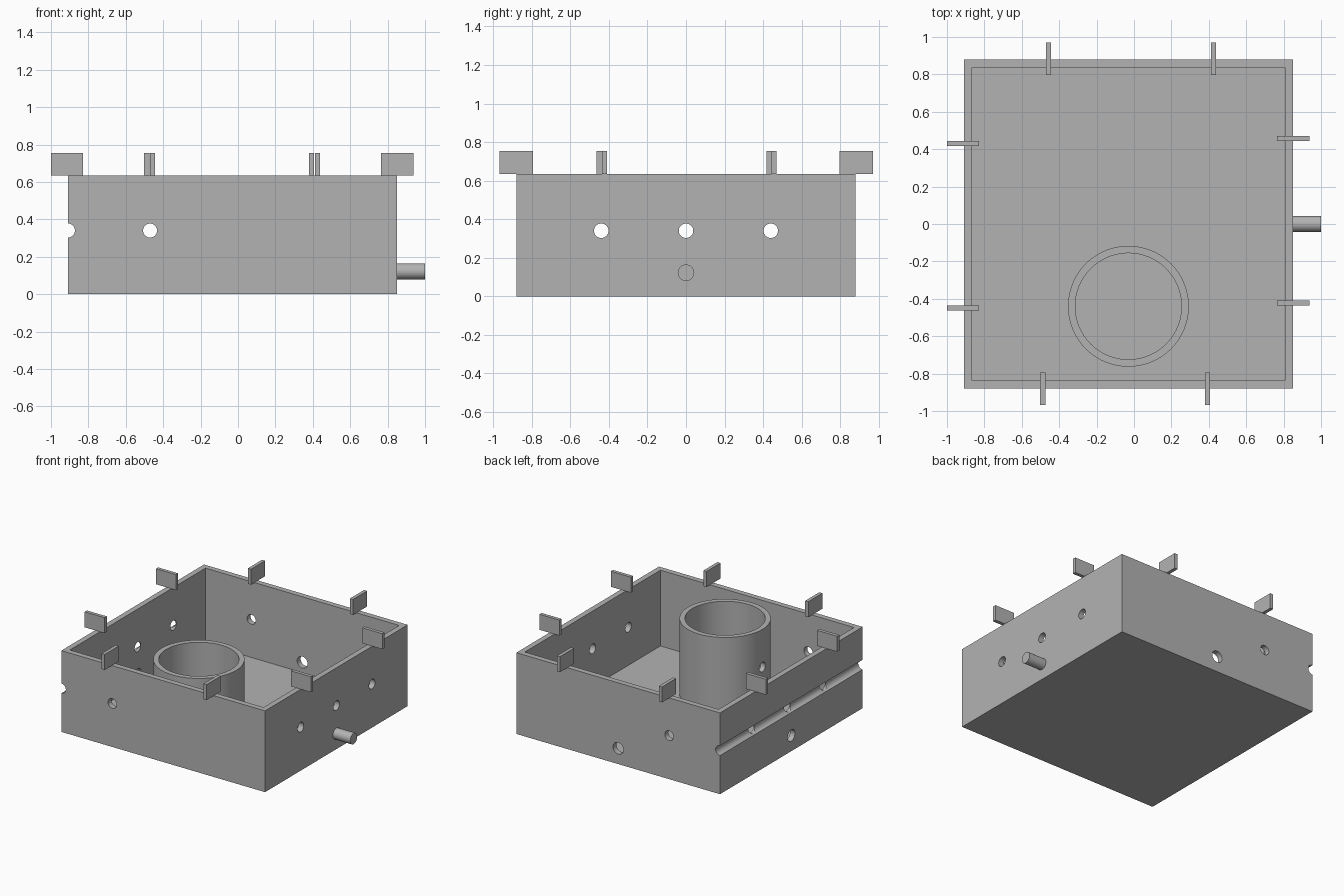
import bpy
from math import radians

if "Cube" in bpy.data.objects:
    bpy.data.objects.remove(bpy.data.objects["Cube"], do_unlink=True)

grey = bpy.data.materials.new("plain grey")
grey.use_nodes = True
colour = (0.45, 0.45, 0.45, 1)
grey.diffuse_color = colour
grey.node_tree.nodes["Principled BSDF"].inputs["Base Color"].default_value = colour


def box(name, x, y, z):
    """Box given by its extents along each axis."""
    spans = (x, y, z)
    bpy.ops.mesh.primitive_cube_add(size=1, location=[(a + b) / 2 for a, b in spans])
    ob = bpy.context.object
    ob.name = name
    ob.scale = [b - a for a, b in spans]
    bpy.ops.object.transform_apply(location=True, rotation=True, scale=True)
    ob.data.materials.append(grey)
    return ob


def rod(name, axis, centre, radius, length, sides=32):
    """Cylinder along the named axis."""
    turn = {"x": (0, radians(90), 0), "y": (radians(90), 0, 0), "z": (0, 0, 0)}[axis]
    bpy.ops.mesh.primitive_cylinder_add(vertices=sides, radius=radius, depth=length,
                                        location=centre, rotation=turn)
    ob = bpy.context.object
    ob.name = name
    bpy.ops.object.transform_apply(location=True, rotation=True, scale=True)
    ob.data.materials.append(grey)
    return ob


def cut(ob, cutter):
    """Subtract the cutter and remove it."""
    cutter.hide_render = True
    bpy.context.view_layer.objects.active = ob
    mod = ob.modifiers.new("cut", "BOOLEAN")
    mod.operation = "DIFFERENCE"
    mod.solver = "EXACT"
    mod.object = cutter
    bpy.ops.object.modifier_apply(modifier=mod.name)
    bpy.data.objects.remove(cutter, do_unlink=True)


def smooth(ob):
    bpy.ops.object.select_all(action="DESELECT")
    ob.select_set(True)
    bpy.context.view_layer.objects.active = ob
    bpy.ops.object.shade_smooth_by_angle(angle=radians(30))


RIGHT, LEFT, HALF, TOP = -0.91, 0.85, 0.88, 0.635
WALL, HOLE_Z, HOLE_R, MID = 0.043, 0.34, 0.0375, -0.03
PORT_Z, PORT_R = 0.123, 0.045

# Open tray
tray = box("tray", (RIGHT, LEFT), (-HALF, HALF), (0, TOP))
cut(tray, box("cavity", (RIGHT + WALL, LEFT - WALL),
              (-HALF + WALL, HALF - WALL), (WALL, 1)))

# Groove along the outside of one wall
cut(tray, rod("groove", "y", (RIGHT, 0, HOLE_Z), 0.038, 2))

# Round holes through the walls
for y in (-0.44, 0, 0.44):
    cut(tray, rod("side_hole", "x", (MID, y, HOLE_Z), HOLE_R, 2.4))
cut(tray, rod("front_back_hole", "y", (-0.47, 0, HOLE_Z), HOLE_R, 2.4))
cut(tray, rod("side_port", "x", (RIGHT, 0, PORT_Z), PORT_R, 0.3))
cut(tray, rod("back_port", "y", (MID, HALF, PORT_Z), PORT_R, 0.3))
smooth(tray)

# Standing tube, pierced from side to side
TUBE_Y = -0.44
tube = rod("tube", "z", (MID, TUBE_Y, (TOP + 0.03) / 2), 0.323, TOP - 0.03, 96)
cut(tube, rod("bore", "z", (MID, TUBE_Y, 0.5), 0.284, 2, 96))
cut(tube, rod("tube_hole", "x", (MID, TUBE_Y, HOLE_Z), HOLE_R, 1))
smooth(tube)

# Outlet peg
smooth(rod("outlet_peg", "x", (0.915, 0, 0.122), 0.043, 0.17))

# Upright tabs straddling the rim
HT = 0.0135
tab_z = (TOP - 0.001, 0.755)
for name, span, places in (("right_tab", (-1, -0.828), (-0.45, 0.43)),
                           ("left_tab", (0.764, 0.937), (-0.423, 0.457))):
    for y in places:
        box(name, span, (y - HT, y + HT), tab_z)
for name, span, places in (("front_tab", (-0.968, -0.794), (-0.488, 0.393)),
                           ("back_tab", (0.796, 0.97), (-0.458, 0.424))):
    for x in places:
        box(name, (x - HT, x + HT), span, tab_z)
